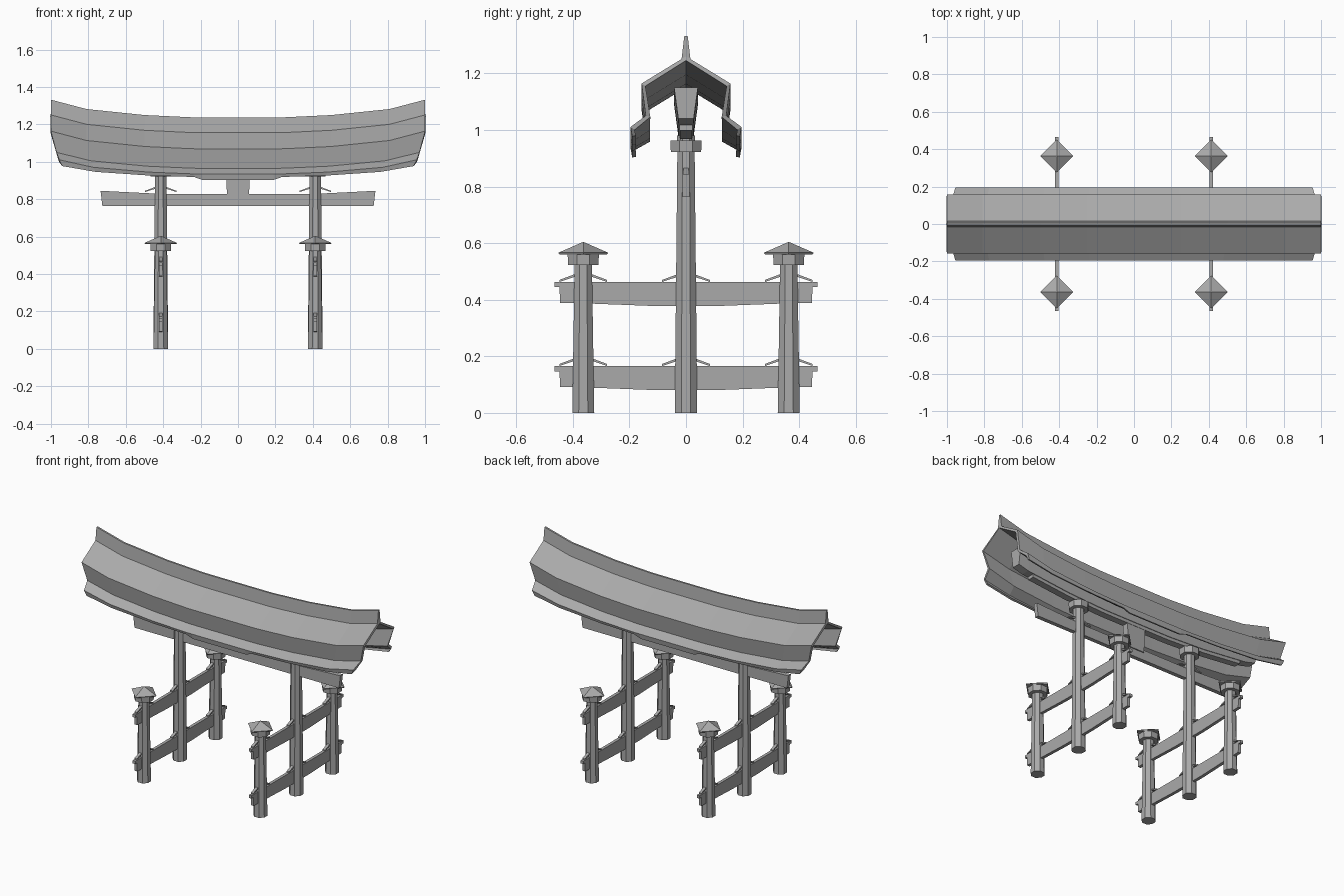
import bpy, math
from mathutils import Vector

cube = bpy.data.objects.get("Cube")
if cube:
    bpy.data.objects.remove(cube, do_unlink=True)

grey = bpy.data.materials.new("plain grey")
grey.use_nodes = True
COLOUR = (0.4, 0.4, 0.4, 1)
grey.diffuse_color = COLOUR
grey.node_tree.nodes["Principled BSDF"].inputs["Base Color"].default_value = COLOUR

PILLAR_X, POST_Y = 0.413, 0.363
STATIONS = [-1, -0.81, -0.5, -0.25, -0.2, 0.2, 0.25, 0.5, 0.81, 1]
LIFTS = [(0, 0), (0.25, 0.003), (0.5, 0.015), (0.81, 0.047), (1, 0.097)]


def lift(x):
    """Upward sweep of the roof and its beams towards the ends."""
    x = abs(x)
    for (a, za), (b, zb) in zip(LIFTS, LIFTS[1:]):
        if x <= b:
            return za + (zb - za) * (x - a) / (b - a)
    return LIFTS[-1][1]


def add_mesh(name, verts, faces):
    mesh = bpy.data.meshes.new(name)
    mesh.from_pydata(verts, [], faces)
    mesh.materials.append(grey)
    obj = bpy.data.objects.new(name, mesh)
    bpy.context.collection.objects.link(obj)
    return obj


def loft(name, sections, closed=True):
    """Skin matching sections; closed ones become capped solids."""
    n, m = len(sections[0]), len(sections)
    verts = [p for s in sections for p in s]
    faces = []
    for i in range(m - 1):
        for j in range(n if closed else n - 1):
            k = (j + 1) % n
            faces.append((i * n + j, (i + 1) * n + j, (i + 1) * n + k, i * n + k))
    if closed:
        faces.append(tuple(range(n)))
        faces.append(tuple(reversed(range((m - 1) * n, m * n))))
    return add_mesh(name, verts, faces)


def turned(name, x, y, rings, sides=8, turn=math.pi / 8):
    """Stack of polygon rings given as (radius, height)."""
    sections = []
    for r, z in rings:
        angles = [turn - math.tau * i / sides for i in range(sides)]
        sections.append([(x + r * math.cos(a), y + r * math.sin(a), z) for a in angles])
    return loft(name, sections)


def swept_beam(name, half_length, top, bottom, wide, narrow):
    """Trapezoid beam along x that follows the roof curve."""
    xs = [-half_length] + [s for s in STATIONS if abs(s) < half_length] + [half_length]
    return loft(name, [[(x, -narrow, bottom + lift(x)), (x, narrow, bottom + lift(x)),
                        (x, wide, top + lift(x)), (x, -wide, top + lift(x))] for x in xs])


def plank(name, outline, place, half):
    """Extrude an (along, height) outline to both sides of a plane."""
    return loft(name, [[place(u, v, s * half) for u, v in outline] for s in (-1, 1)])


def wedges(name, place, along, z):
    """A pair of sloping pegs, one on either side of a pillar."""
    for side in (-1, 1):
        pts = [(0.02, z + 0.024), (0.084, z), (0.084, z - 0.007), (0.02, z + 0.014)]
        pts = [(along + side * u, v) for u, v in pts]
        plank(name, pts if side > 0 else pts[::-1], place, 0.009)


# Curved roof sheet: (y, z, length factor, lift factor), eave to ridge
half = [(0.19, 0.917, 0.94, 0.62), (0.196, 0.933, 0.955, 0.8),
        (0.142, 0.963, 0.97, 0.9), (0.157, 1.067, 1, 1)]
profile = [(-y, z, f, k) for y, z, f, k in half] + [(0, 1.163, 1, 1)] + half[::-1]
sections = []
for s in STATIONS:
    row = []
    for y, z, f, k in profile:
        drop = 0.016 if abs(s) <= 0.2 and z == half[0][1] else 0
        row.append((s * f, y, z + k * lift(s) - drop))
    sections.append(row)
roof = loft("roof", sections, closed=False)
solid = roof.modifiers.new("thickness", "SOLIDIFY")
solid.thickness = 0.013
solid.offset = -1
solid.use_even_offset = True

# Ridge fin and beams under the roof
swept_beam("ridge_fin", 1, 1.235, 1.15, 0.006, 0.016)
swept_beam("upper_beam", 0.88, 1.085, 0.975, 0.042, 0.027)
swept_beam("lower_beam", 0.77, 1.0, 0.955, 0.024, 0.022)


def along_x(u, v, t):
    return (u, t, v)


# Tie beam between the main pillars, with upturned ends
tie = [(-0.725, 0.763), (0.725, 0.763), (0.735, 0.845), (0.4, 0.828),
       (-0.4, 0.828), (-0.735, 0.845)]
plank("front_tie_beam", tie, along_x, 0.013)

# Short strut in the middle
strut = [(-0.058, 0.81), (0.058, 0.81), (0.066, 0.97), (-0.066, 0.97)]
plank("centre_strut", strut, along_x, 0.02)

for sx in (-1, 1):
    px = sx * PILLAR_X

    def along_y(u, v, t):
        return (px + t, u, v)

    # Main pillar and its collar
    turned("main_pillar", px, 0, [(0.043, 0), (0.033, 0.93)])
    turned("pillar_collar", px, 0, [(0.058, 0.922), (0.06, 0.962)])
    turned("collar_top", px, 0, [(0.034, 0.962), (0.034, 0.98)])
    wedges("front_tie_wedge", along_x, px, 0.845)

    # Small posts with collars and pyramid caps
    for sy in (-1, 1):
        py = sy * POST_Y
        turned("small_post", px, py, [(0.042, 0), (0.033, 0.53)])
        turned("post_collar", px, py, [(0.058, 0.523), (0.06, 0.563)])
        turned("post_cap", px, py, [(0.084, 0.56), (0.088, 0.566), (0.001, 0.604)],
               sides=4, turn=0)

    # Side ties through all three uprights
    for z in (0.165, 0.462):
        ends = [(0.465, z), (0.465, z - 0.018), (0.447, z - 0.018), (0.445, z - 0.073),
                (0.33, z - 0.076), (0.12, z - 0.084)]
        outline = ends + [(-u, v) for u, v in reversed(ends)]
        plank("side_tie", outline, along_y, 0.01)
        for y in (-POST_Y, 0, POST_Y):
            wedges("side_tie_wedge", along_y, y, z + 0.008)

# Make every solid face outwards
import bmesh
for obj in bpy.context.collection.objects:
    if obj.type == "MESH" and obj.name != "roof" and grey.name in obj.data.materials:
        bm = bmesh.new()
        bm.from_mesh(obj.data)
        bmesh.ops.recalc_face_normals(bm, faces=bm.faces)
        bm.to_mesh(obj.data)
        bm.free()
